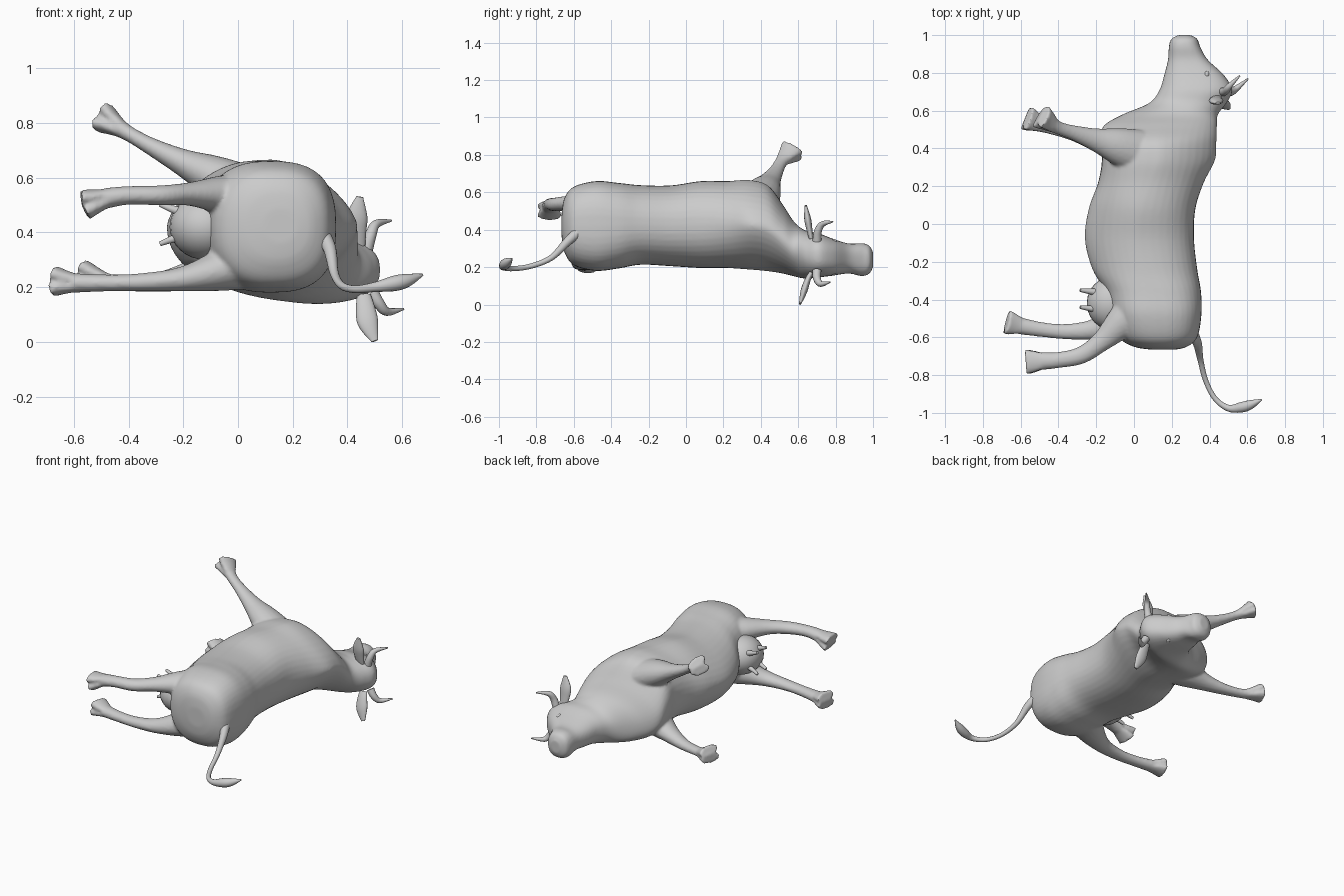
import bpy, bmesh, math
from mathutils import Vector

if "Cube" in bpy.data.objects:
    bpy.data.objects.remove(bpy.data.objects["Cube"])


def spline(rows, n=5):
    """Catmull-Rom interpolation of tuples."""
    out = []
    for i in range(len(rows) - 1):
        a, b, c, d = (rows[max(0, min(len(rows) - 1, i + k))] for k in (-1, 0, 1, 2))
        for s in range(n):
            t = s / n
            out.append(tuple(0.5 * (2 * q + (r - p) * t + (2 * p - 5 * q + 4 * r - w) * t * t
                                    + (3 * q - p - 3 * r + w) * t ** 3)
                             for p, q, r, w in zip(a, b, c, d)))
    out.append(rows[-1])
    return out


def skin(bm, rings):
    loops = [[bm.verts.new(p) for p in ring] for ring in rings]
    n = len(loops[0])
    for a, b in zip(loops, loops[1:]):
        for i in range(n):
            j = (i + 1) % n
            bm.faces.new((a[i], a[j], b[j], b[i]))
    bm.faces.new(loops[0][::-1])
    bm.faces.new(loops[-1])


def tube(bm, path, ref=(0, 1, 0), stretch=1.0, sides=20, n=5):
    """Round limb through (x, y, z, radius) points, stretched along ref."""
    pts = spline(path, n)
    rings = []
    for i, p in enumerate(pts):
        t = (Vector(pts[min(i + 1, len(pts) - 1)][:3]) - Vector(pts[max(i - 1, 0)][:3])).normalized()
        u = Vector(ref)
        u = (u - t * u.dot(t)).normalized()
        v = t.cross(u)
        r = max(p[3], 0.002)
        rings.append([Vector(p[:3]) + r * (stretch * math.cos(a) * u + math.sin(a) * v)
                      for a in (2 * math.pi * k / sides for k in range(sides))])
    skin(bm, rings)


def ball(bm, center, size):
    new = bmesh.ops.create_uvsphere(bm, u_segments=24, v_segments=16, radius=1)["verts"]
    for v in new:
        v.co = Vector(center) + Vector([v.co[k] * size[k] for k in range(3)])


def finish(bm, name, angle=50):
    bmesh.ops.recalc_face_normals(bm, faces=bm.faces)
    me = bpy.data.meshes.new(name)
    bm.to_mesh(me)
    bm.free()
    ob = bpy.data.objects.new(name, me)
    bpy.context.collection.objects.link(ob)
    bpy.context.view_layer.objects.active = ob
    ob.select_set(True)
    bpy.ops.object.shade_smooth_by_angle(angle=math.radians(angle))
    ob.select_set(False)
    return ob


# torso, neck and head: y, x min, x max, z min, z max, squareness of back and of upper flank
sections = [
    (-.665, .09, .22, .36, .49, 2.1, 2.1), (-.65, .00, .28, .28, .57, 2.3, 2.2),
    (-.60, -.08, .335, .21, .63, 2.6, 2.3), (-.48, -.12, .357, .18, .66, 2.7, 2.5),
    (-.36, -.15, .355, .193, .65, 2.5, 2.3), (-.24, -.22, .335, .213, .638, 2.3, 1.75),
    (-.08, -.26, .318, .205, .637, 2.3, 1.6), (.08, -.24, .325, .195, .66, 2.2, 1.7),
    (.22, -.19, .37, .195, .66, 1.9, 2.1), (.34, -.17, .43, .187, .665, 1.55, 2.4),
    (.44, -.18, .437, .178, .635, 1.6, 2.4), (.52, -.16, .44, .165, .53, 1.8, 2.2),
    (.58, -.06, .445, .15, .44, 2.0, 2.2), (.64, .08, .49, .138, .395, 2.1, 2.2),
    (.71, .135, .52, .145, .38, 2.4, 2.3), (.79, .16, .475, .155, .35, 2.6, 2.4),
    (.87, .18, .39, .166, .326, 2.5, 2.4), (.94, .185, .35, .152, .328, 2.5, 2.4),
    (.98, .198, .335, .165, .315, 2.4, 2.4), (1.0, .235, .30, .20, .28, 2.2, 2.2)]
body = bmesh.new()
rings = []
for y, x0, x1, z0, z1, back, flank in spline(sections):
    ring = []
    for k in range(40):
        a = 2 * math.pi * k / 40
        c, s = math.cos(a), math.sin(a)
        e = back if c > 0 else flank if s > 0 else max(flank, 2.1)
        ring.append(((x0 + x1) / 2 + (x1 - x0) / 2 * math.copysign(abs(c) ** (2 / e), c), y,
                     (z0 + z1) / 2 + (z1 - z0) / 2 * math.copysign(abs(s) ** (2 / e), s)))
    rings.append(ring)
skin(body, rings)

# legs: path from hip or shoulder to ankle, then centre of the sole
legs = [
    # upper hind
    ([(.08, -.42, .51, .11), (-.05, -.51, .535, .075), (-.17, -.62, .54, .044),
      (-.28, -.695, .535, .037), (-.40, -.72, .535, .034), (-.48, -.725, .525, .038)],
     (-.565, -.73, .50)),
    # lower hind
    ([(.08, -.42, .31, .11), (-.05, -.50, .265, .08), (-.20, -.555, .23, .046),
      (-.35, -.57, .218, .033), (-.48, -.56, .215, .031), (-.60, -.54, .215, .036)],
     (-.675, -.52, .222)),
    # upper front
    ([(.08, .36, .52, .11), (-.08, .41, .60, .08), (-.20, .445, .655, .05),
      (-.31, .48, .71, .033), (-.39, .505, .755, .028), (-.44, .53, .785, .034)],
     (-.492, .57, .818)),
    # lower front
    ([(.08, .36, .32, .11), (-.08, .41, .27, .08), (-.20, .445, .235, .05),
      (-.32, .48, .215, .033), (-.44, .51, .215, .028), (-.50, .53, .225, .034)],
     (-.57, .56, .245))]
for path, sole in legs:
    tube(body, path, stretch=1.25)
    # cloven hoof: two flared toes side by side
    ankle, sole = Vector(path[-1][:3]), Vector(sole)
    t = (sole - ankle).normalized()
    side = t.cross(Vector((0, 1, 0))).normalized()
    for s in (-1, 1):
        a, m, b = ankle - t * .02 + side * s * .012, (ankle + sole) / 2 + side * s * .018, sole + side * s * .026
        tube(body, [(*a, .018), (*m, .027), (*b, .032)], stretch=2.1, sides=16)
ob = finish(body, "body_with_legs", 180)
remesh = ob.modifiers.new("blend", "REMESH")
remesh.mode, remesh.voxel_size, remesh.use_smooth_shade = "VOXEL", .009, True
smooth = ob.modifiers.new("soften", "SMOOTH")
smooth.factor, smooth.iterations = .5, 5

# udder with four teats
bm = bmesh.new()
ball(bm, (-.12, -.42, .42), (.13, .14, .12))
for y in (-.36, -.45):
    for z in (.385, .475):
        d = (z - .43) * .6
        tube(bm, [(-.21, y, z, .018), (-.25, y + .005, z + d * .5, .013), (-.285, y + .01, z + d, .009)], sides=10)
finish(bm, "udder")

# tail with tuft
bm = bmesh.new()
tube(bm, [(.30, -.56, .40, .032), (.335, -.63, .34, .024), (.352, -.72, .25, .016), (.38, -.83, .205, .014),
          (.43, -.925, .192, .014), (.50, -.975, .20, .018), (.57, -.97, .213, .028),
          (.62, -.955, .225, .024), (.675, -.93, .245, .004)], ref=(0, 0, 1), sides=14)
finish(bm, "tail")

# ears and horns, each side slightly differently tilted
ears = {"upper_ear": [(.44, .67, .35, .012), (.435, .66, .40, .016), (.435, .65, .46, .018), (.445, .64, .53, .006)],
        "lower_ear": [(.46, .67, .17, .012), (.465, .65, .13, .016), (.475, .63, .07, .018), (.50, .61, .003, .006)]}
for name, path in ears.items():
    bm = bmesh.new()
    tube(bm, path, ref=(1, 0, 0), stretch=2.1, sides=16)
    finish(bm, name)
horns = {"upper_horn": [(.47, .70, .34, .024), (.485, .705, .39, .021), (.505, .73, .43, .016), (.56, .785, .443, .004)],
         "lower_horn": [(.49, .70, .18, .024), (.515, .70, .14, .021), (.545, .72, .11, .016), (.605, .77, .12, .004)]}
for name, path in horns.items():
    bm = bmesh.new()
    tube(bm, path, ref=(1, 0, 0), sides=14)
    finish(bm, name)

# eyes
for name, z in (("upper_eye", .33), ("lower_eye", .175)):
    bm = bmesh.new()
    ball(bm, (.385, .79, z), (.016, .02, .02))
    finish(bm, name)
